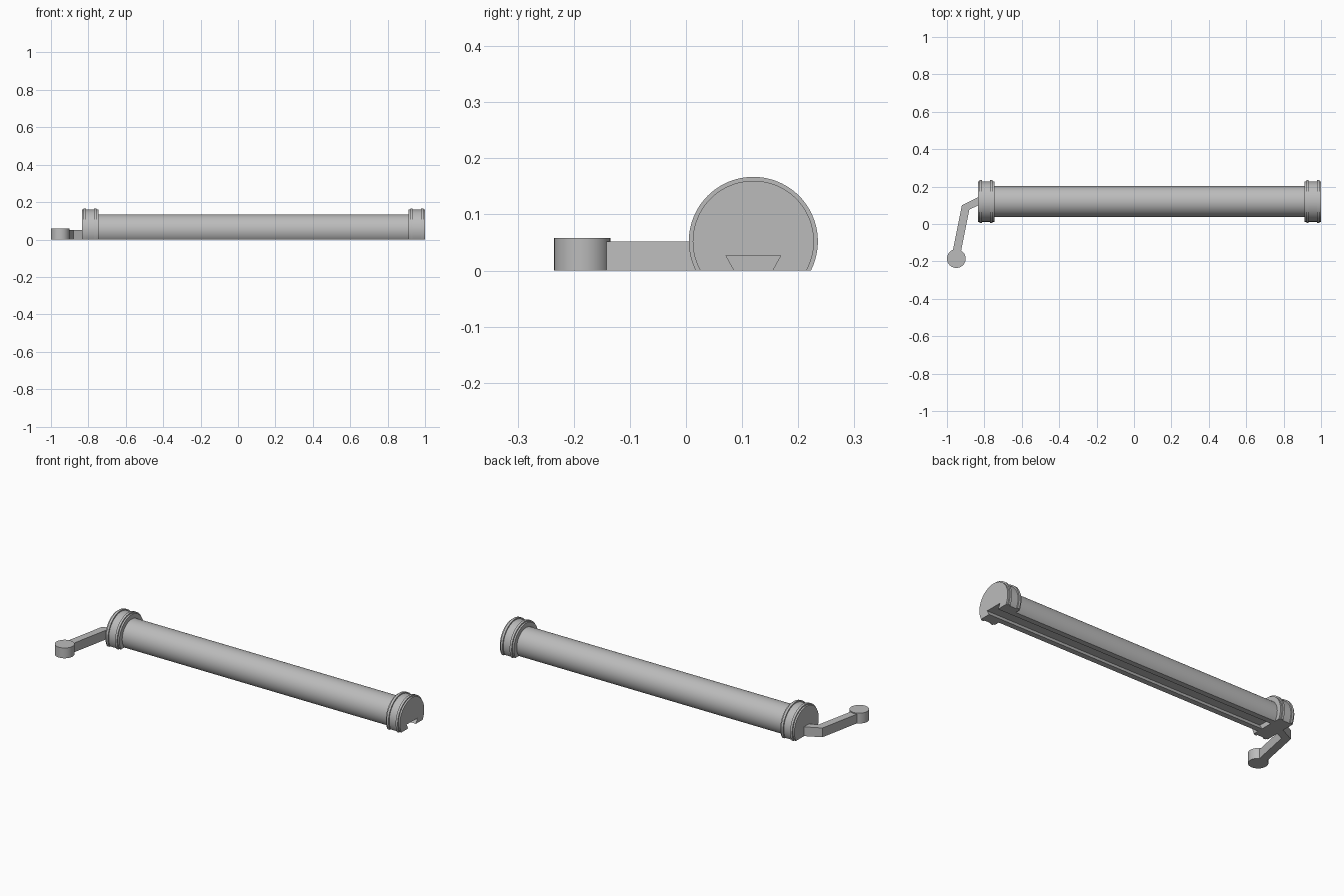
import bpy, bmesh, math
from mathutils import Vector

if "Cube" in bpy.data.objects:
    bpy.data.objects.remove(bpy.data.objects["Cube"])

grey = bpy.data.materials.new("plain grey")
grey.use_nodes = True
grey.diffuse_color = (0.5, 0.5, 0.5, 1)
grey.node_tree.nodes["Principled BSDF"].inputs["Base Color"].default_value = (0.5, 0.5, 0.5, 1)

AXIS_Y, AXIS_Z = 0.12, 0.052
TUBE_R, CAP_R, RIDGE_R = 0.083, 0.108, 0.115
CAP_W = 0.088
LEFT_END, RIGHT_END = 1.0, -0.835


def finish(name, bm, smooth=True):
    bmesh.ops.recalc_face_normals(bm, faces=bm.faces)
    mesh = bpy.data.meshes.new(name)
    bm.to_mesh(mesh)
    bm.free()
    mesh.materials.append(grey)
    obj = bpy.data.objects.new(name, mesh)
    bpy.context.collection.objects.link(obj)
    if smooth:
        bpy.ops.object.select_all(action='DESELECT')
        obj.select_set(True)
        bpy.context.view_layer.objects.active = obj
        bpy.ops.object.shade_smooth_by_angle(angle=math.radians(30))
    return obj


def prism(name, points, direction, smooth=False):
    """Extrude a closed outline along a direction."""
    bm = bmesh.new()
    face = bm.faces.new([bm.verts.new(p) for p in points])
    ext = bmesh.ops.extrude_face_region(bm, geom=[face])
    bmesh.ops.translate(bm, vec=Vector(direction),
                        verts=[v for v in ext["geom"] if isinstance(v, bmesh.types.BMVert)])
    return finish(name, bm, smooth)


def lathe(name, profile, steps=96):
    """Turn an (x, radius) profile about the roller axis, flattened at the base."""
    bm = bmesh.new()
    rings = []
    for x, r in profile:
        rings.append([bm.verts.new((x, AXIS_Y + r * math.sin(a), AXIS_Z + r * math.cos(a)))
                      for a in (2 * math.pi * i / steps for i in range(steps))])
    for a, b in zip(rings, rings[1:]):
        for i in range(steps):
            j = (i + 1) % steps
            bm.faces.new((a[i], a[j], b[j], b[i]))
    bm.faces.new(rings[0])
    bm.faces.new(rings[-1])
    cut = bmesh.ops.bisect_plane(bm, geom=bm.verts[:] + bm.edges[:] + bm.faces[:],
                                 plane_co=(0, 0, 0), plane_no=(0, 0, -1), clear_outer=True)
    edges = [e for e in cut["geom_cut"] if isinstance(e, bmesh.types.BMEdge)]
    bmesh.ops.holes_fill(bm, edges=edges, sides=0)
    return finish(name, bm)


def dovetail(name, x0, x1, z0):
    """Undercut section, wide at the top, narrow at the base."""
    top, top_half, slope = 0.027, 0.049, 0.56
    low_half = top_half - (top - z0) * slope
    section = [(-low_half, z0), (low_half, z0), (top_half, top), (-top_half, top)]
    return prism(name, [(x0, AXIS_Y + y, z) for y, z in section], (x1 - x0, 0, 0))


def cap_profile(x0):
    ridges = [(0.009, 0.022), (CAP_W - 0.022, CAP_W - 0.009)]
    points = [(x0, CAP_R)]
    for a, b in ridges:
        points += [(x0 + a, CAP_R), (x0 + a, RIDGE_R), (x0 + b, RIDGE_R), (x0 + b, CAP_R)]
    return points + [(x0 + CAP_W, CAP_R)]


# Roller tube and ridged end caps
left_start = LEFT_END - CAP_W
body = [lathe("tube", [(RIGHT_END + CAP_W, TUBE_R), (left_start, TUBE_R)]),
        lathe("left_end_cap", cap_profile(left_start)),
        lathe("right_end_cap", cap_profile(RIGHT_END))]

# Dovetail groove along the underside
cutter = dovetail("groove_cutter", -1.1, 1.1, -0.02)
cutter.hide_render = True
cutter.hide_viewport = True
for part in body:
    mod = part.modifiers.new("groove", 'BOOLEAN')
    mod.operation = 'DIFFERENCE'
    mod.solver = 'EXACT'
    mod.object = cutter

# Sliding block that holds the handle in the groove
dovetail("handle_slider", RIGHT_END, RIGHT_END + CAP_W, 0)

# Bent crank arm
arm = [(-0.83, 0.145), (-0.92, 0.1), (-0.972, -0.16),
       (-0.928, -0.16), (-0.88, 0.078), (-0.83, 0.1)]
prism("crank_arm", [(x, y, 0) for x, y in arm], (0, 0, 0.052))

# Round knob at the end of the arm
knob = [(-0.95 + 0.05 * math.cos(a), -0.185 + 0.05 * math.sin(a), 0)
        for a in (2 * math.pi * i / 64 for i in range(64))]
prism("crank_knob", knob, (0, 0, 0.058), smooth=True)
